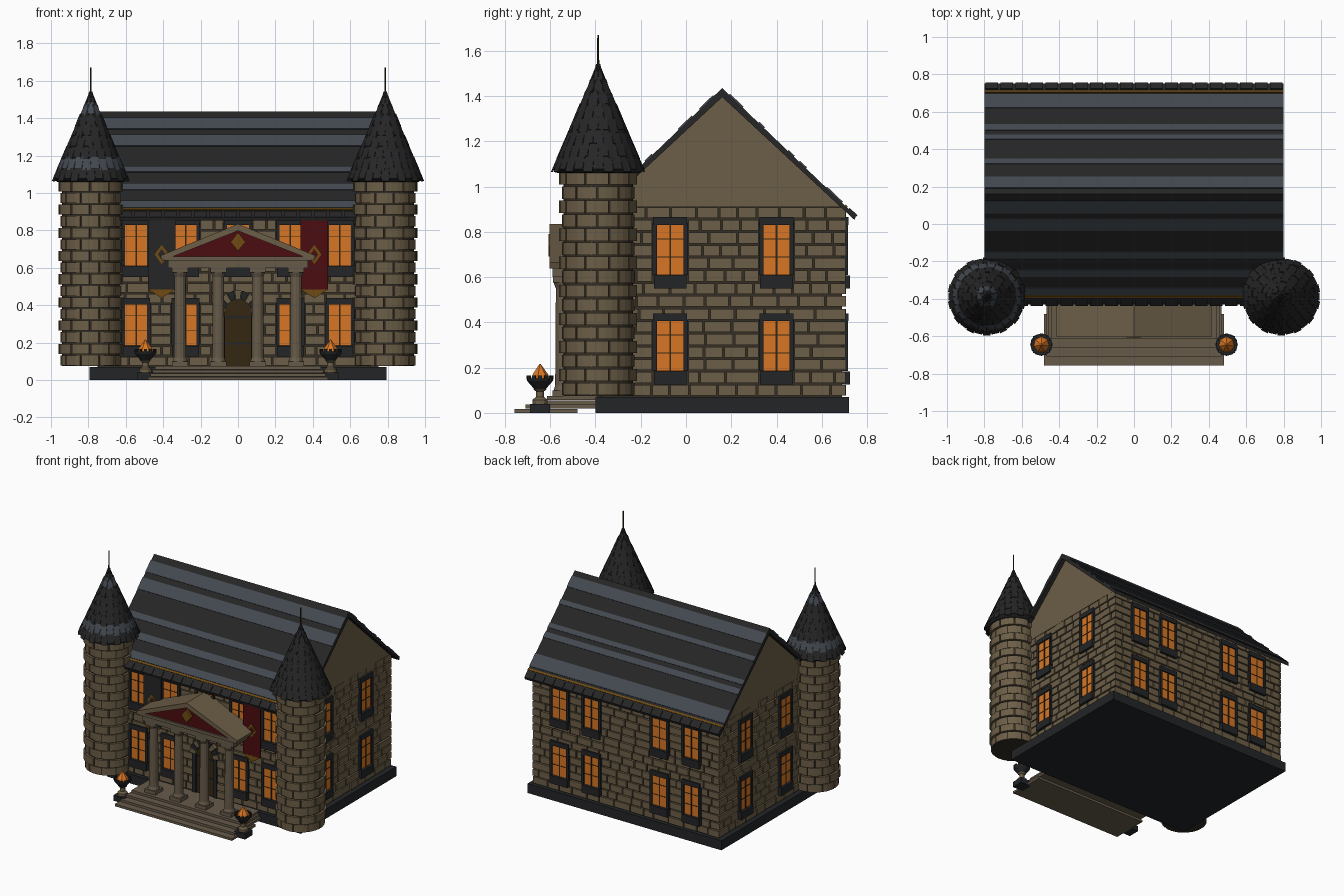
import bpy, bmesh, random
from math import pi, sin, cos, atan2, hypot
from mathutils import Matrix, Vector

random.seed(4)
cube = bpy.data.objects.get("Cube")
if cube:
    bpy.data.objects.remove(cube)

COLOURS = {
    "stone": (0.15, 0.112, 0.063), "mortar": (0.034, 0.027, 0.017),
    "slate": (0.019, 0.019, 0.020), "blue_slate": (0.056, 0.066, 0.080),
    "trim": (0.017, 0.018, 0.020), "glow": (0.68, 0.18, 0.018),
    "red": (0.070, 0.004, 0.005), "gold": (0.16, 0.07, 0.006),
    "wood": (0.036, 0.02, 0.005), "pale_stone": (0.135, 0.105, 0.068)}
NAMES = list(COLOURS)
MATS = []
for name, rgb in COLOURS.items():
    mat = bpy.data.materials.new(name)
    mat.use_nodes = True
    mat.diffuse_color = (*rgb, 1)
    bsdf = mat.node_tree.nodes["Principled BSDF"]
    bsdf.inputs["Base Color"].default_value = (*rgb, 1)
    bsdf.inputs["Roughness"].default_value = 0.9
    MATS.append(mat)

I = Matrix.Identity(4)
FRONT = Matrix.Rotation(pi / 2, 4, "X")     # profile in xz, depth towards -y
SIDE = Matrix(((0, 0, 1, 0), (1, 0, 0, 0), (0, 1, 0, 0), (0, 0, 0, 1)))  # profile in yz


def prism(bm, pts, a, b, colour, m=I):
    """Extrude a flat profile from a to b along local z."""
    lo = [bm.verts.new(m @ Vector((x, y, a))) for x, y in pts]
    hi = [bm.verts.new(m @ Vector((x, y, b))) for x, y in pts]
    n = len(pts)
    faces = [bm.faces.new(lo[::-1]), bm.faces.new(hi)]
    for i in range(n):
        j = (i + 1) % n
        faces.append(bm.faces.new((lo[i], lo[j], hi[j], hi[i])))
    for f in faces:
        f.material_index = NAMES.index(colour)


def box(bm, x0, x1, y0, y1, z0, z1, colour, m=I):
    prism(bm, [(x0, y0), (x1, y0), (x1, y1), (x0, y1)], z0, z1, colour, m)


def lathe(bm, profile, n, x, y, colour):
    """Stack of cone sections given as (radius, height)."""
    for (r0, z0), (r1, z1) in zip(profile, profile[1:]):
        res = bmesh.ops.create_cone(
            bm, cap_ends=True, segments=n, radius1=r0, radius2=r1, depth=z1 - z0,
            matrix=Matrix.Translation((x, y, (z0 + z1) / 2)))
        for f in {f for v in res["verts"] for f in v.link_faces}:
            f.material_index = NAMES.index(colour)


def finish(bm, name):
    bmesh.ops.recalc_face_normals(bm, faces=bm.faces)
    mesh = bpy.data.meshes.new(name)
    bm.to_mesh(mesh)
    bm.free()
    for mat in MATS:
        mesh.materials.append(mat)
    bpy.context.collection.objects.link(bpy.data.objects.new(name, mesh))


# Plinth and wall core
bm = bmesh.new()
box(bm, -0.795, 0.795, -0.4, 0.72, 0, 0.07, "trim")
finish(bm, "plinth")
bm = bmesh.new()
box(bm, -0.75, 0.75, -0.37, 0.69, 0.07, 0.91, "mortar")
finish(bm, "wall_core")

# Gables
bm = bmesh.new()
prism(bm, [(-0.385, 0.91), (0.705, 0.91), (0.16, 1.41)], -0.765, 0.765, "stone", SIDE)
finish(bm, "gables")

# Walls: local x runs along the wall, local -y points outwards
WALLS = {}
for name, x, y, turn, u0, u1, cols in (
        ("front", 0, -0.37, 0, -0.765, 0.765, (-0.545, -0.28, 0.28, 0.545)),
        ("left", 0.75, 0, 1, -0.385, 0.705, (-0.07, 0.40)),
        ("back", 0, 0.69, 2, -0.765, 0.765, (-0.54, -0.28, 0.28, 0.54)),
        ("right", -0.75, 0, -1, -0.705, 0.385, (0.07, -0.40))):
    m = Matrix.Translation((x, y, 0)) @ Matrix.Rotation(turn * pi / 2, 4, "Z")
    wins = [(u, z) for u in cols for z in (0.185, 0.61)]
    if name == "front":
        wins.append((0, 0.61))
    WALLS[name] = (m, u0, u1, wins)


def window(bm, m, u, z):
    top = z + 0.22
    box(bm, u - 0.078, u + 0.078, -0.012, 0, z, top + 0.01, "trim", m)
    box(bm, u - 0.058, u + 0.058, -0.018, 0, z, top, "glow", m)
    for s in (-1, 1):
        box(bm, u + s * 0.068 - 0.01, u + s * 0.068 + 0.01, -0.026, 0, z, top, "trim", m)
    box(bm, u - 0.004, u + 0.004, -0.022, 0, z, top, "wood", m)
    for f in (0.36, 0.72):
        box(bm, u - 0.058, u + 0.058, -0.021, 0, z + f * 0.22 - 0.002, z + f * 0.22 + 0.002, "wood", m)
    box(bm, u - 0.072, u + 0.072, -0.034, 0, z - 0.06, z - 0.003, "trim", m)
    box(bm, u - 0.075, u + 0.075, -0.028, 0, top, top + 0.035, "trim", m)


for name, (m, u0, u1, wins) in WALLS.items():
    bm = bmesh.new()
    for u, z in wins:
        window(bm, m, u, z)
    finish(bm, name + "_windows")
    # Brick courses, filled between the openings
    bm = bmesh.new()
    holes = [(u - 0.08, u + 0.08, z - 0.06, z + 0.25) for u, z in wins]
    if name == "front":
        holes.append((-0.1, 0.1, 0, 0.47))
    pitch = 0.056
    for row in range(15):
        z = 0.073 + row * pitch
        cuts = sorted(h[:2] for h in holes if h[2] < z + pitch / 2 < h[3])
        edges = [u0] + [e for c in cuts for e in c] + [u1]
        for a, end in zip(edges[::2], edges[1::2]):
            first = row % 2
            while a < end - 0.004:
                b = a + random.uniform(0.075, 0.13) * (0.6 if first else 1)
                first = 0
                if end - b < 0.035:
                    b = end
                out = random.uniform(0.011, 0.017)
                box(bm, a, b - (0.009 if b < end else 0), -out, 0, z + 0.004,
                    z + pitch - 0.005, "stone", m)
                a = b
    finish(bm, name + "_bricks")

# Main roof with coloured slate courses
APEX, RUN = 1.435, 1.045


def slope(z, side, off=0):
    return (0.16 + side * ((APEX - z) * RUN + off), z + off)


bm = bmesh.new()
prism(bm, [slope(0.87, -1), (0.16, APEX), slope(0.87, 1), (0.745, 0.852),
           (0.16, 1.395), (-0.425, 0.852)], -0.8, 0.8, "slate", SIDE)
BANDS = {-1: ((1.34, 1.40), (1.25, 1.31), (1.11, 1.14), (1.015, 1.05), (0.92, 0.957)),
         1: ((1.349, 1.406), (1.258, 1.282), (1.133, 1.157), (1.081, 1.11), (0.928, 0.995))}
for side, bands in BANDS.items():
    for lo, hi in bands + ((0.908, 0.917),):
        colour = "blue_slate" if hi - lo > 0.015 else "gold"
        prism(bm, [slope(lo, side), slope(lo, side, 0.004), slope(hi, side, 0.004),
                   slope(hi, side)], -0.8, 0.8, colour, SIDE)
    for i in range(20):
        x = -0.8 + i * 0.08
        prism(bm, [slope(0.868, side), slope(0.868, side, 0.005), slope(0.9, side, 0.005),
                   slope(0.9, side)], x + 0.006, x + 0.074, "slate", SIDE)
finish(bm, "main_roof")

# Corner towers
for side, label in ((-1, "right"), (1, "left")):
    cx, cy = side * 0.787, -0.388
    bm = bmesh.new()
    lathe(bm, [(0.154, 0.075), (0.154, 1.07)], 32, cx, cy, "mortar")
    pitch, n = 0.062, 10
    for row in range(16):
        z = 0.075 + row * pitch
        r = 0.172 if row % 2 else 0.161
        for k in range(n):
            a0 = (k + 0.5 * (row % 2)) * 2 * pi / n
            arc = [a0 + (2 * pi / n - 0.05) * t / 3 for t in range(4)]
            pts = [(cx + r * cos(a), cy + r * sin(a)) for a in arc]
            pts += [(cx + 0.15 * cos(a), cy + 0.15 * sin(a)) for a in arc[::-1]]
            prism(bm, pts, z + 0.003, z + pitch - 0.005, "stone")
    finish(bm, label + "_tower")

    # Conical roof, shingles and spire
    bm = bmesh.new()
    base, height, radius = 1.075, 0.465, 0.2
    lathe(bm, [(0.18, 1.06), (radius, base), (0.002, base + height)], 32, cx, cy, "slate")
    tilt, length = atan2(radius, height), hypot(radius, height)
    for row in range(8):
        t = row / 8
        r = radius * (1 - t)
        count = max(8, int(28 * (1 - t)))
        colour = "blue_slate" if side < 0 and row in (1, 6) else "slate"
        for k in range(count):
            m = (Matrix.Translation((cx, cy, base + t * height))
                 @ Matrix.Rotation((k + row % 2 / 2) * 2 * pi / count, 4, "Z")
                 @ Matrix.Translation((r, 0, 0)) @ Matrix.Rotation(-tilt, 4, "Y"))
            w = pi * r / count * 0.93
            drop = 0.012 if k % 2 else 0
            box(bm, -0.004, 0.004, -w, w, -drop, length / 8 - drop, colour, m)
    lathe(bm, [(0.005, 1.52), (0.004, 1.67)], 8, cx, cy, "wood")
    finish(bm, label + "_tower_roof")

# Steps
bm = bmesh.new()
for i in range(4):
    w = 0.48 - i * 0.012
    box(bm, -w, w, -0.757 + i * 0.048, -0.48 if i == 0 else -0.39, i * 0.019, i * 0.019 + 0.017, "pale_stone")
finish(bm, "steps")

# Portico columns
bm = bmesh.new()
for x in (-0.31, -0.105, 0.105, 0.31):
    box(bm, x - 0.044, x + 0.044, -0.589, -0.501, 0.074, 0.1, "pale_stone")
    lathe(bm, [(0.04, 0.1), (0.033, 0.12), (0.03, 0.55), (0.04, 0.575)], 12, x, -0.545, "pale_stone")
    box(bm, x - 0.043, x + 0.043, -0.588, -0.502, 0.575, 0.6, "pale_stone")
finish(bm, "portico_columns")

# Pediment
bm = bmesh.new()
box(bm, -0.375, 0.375, -0.59, -0.38, 0.6, 0.64, "pale_stone")
box(bm, -0.39, 0.39, -0.6, -0.38, 0.64, 0.662, "pale_stone")
prism(bm, [(-0.37, 0.655), (0.37, 0.655), (0, 0.81)], 0.38, 0.588, "red", FRONT)
for s in (-1, 1):
    prism(bm, [(0, 0.835), (s * 0.415, 0.665), (s * 0.405, 0.638), (0, 0.798)],
          0.38, 0.603, "stone", FRONT)
prism(bm, [(0, 0.69), (0.04, 0.738), (0, 0.79), (-0.04, 0.738)], 0.58, 0.608, "gold", FRONT)
finish(bm, "pediment")

# Arched door
bm = bmesh.new()
arch = [(0.07 * cos(i * pi / 8), 0.36 + 0.07 * sin(i * pi / 8)) for i in range(9)]
prism(bm, [(0.07, 0.07)] + arch + [(-0.07, 0.07)], 0.36, 0.378, "wood", FRONT)
for z in (0.19, 0.33):
    box(bm, -0.065, 0.065, -0.382, -0.37, z, z + 0.012, "trim")
for s in (-1, 1):
    box(bm, s * 0.085 - 0.015, s * 0.085 + 0.015, -0.395, -0.36, 0.07, 0.36, "trim")
for k in range(9):
    a, b = k * pi / 9 + 0.02, (k + 1) * pi / 9 - 0.02
    pts = [(r * cos(t), 0.36 + r * sin(t)) for r, t in ((0.072, a), (0.12, a), (0.12, b), (0.072, b))]
    prism(bm, pts, 0.36, 0.398, "trim" if k % 2 else "stone", FRONT)
finish(bm, "door")

# Hanging banners
for side, label, colour in ((-1, "right", "slate"), (1, "left", "red")):
    bm = bmesh.new()
    x = side * 0.408
    prism(bm, [(x - 0.073, 0.485), (x + 0.073, 0.485), (x + 0.073, 0.86), (x - 0.073, 0.86)],
          0.415, 0.422, colour, FRONT)
    prism(bm, [(x - 0.073, 0.485), (x, 0.438), (x + 0.073, 0.485)], 0.415, 0.423, "gold", FRONT)
    for scale, depth, c in ((1, 0.426, "gold"), (0.55, 0.428, colour)):
        w, h = 0.038 * scale, 0.052 * scale
        prism(bm, [(x, 0.672 - h), (x + w, 0.672), (x, 0.672 + h), (x - w, 0.672)], 0.42, depth, c, FRONT)
    finish(bm, label + "_banner")

# Braziers
for side, label in ((-1, "right"), (1, "left")):
    bm = bmesh.new()
    x, y = side * 0.495, -0.645
    box(bm, x - 0.045, x + 0.045, y - 0.045, y + 0.045, 0, 0.04, "trim")
    lathe(bm, [(0.034, 0.04), (0.034, 0.058), (0.018, 0.07), (0.018, 0.095), (0.03, 0.105)], 12, x, y, "stone")
    lathe(bm, [(0.025, 0.105), (0.056, 0.14), (0.06, 0.152)], 12, x, y, "trim")
    for k in range(12):
        m = Matrix.Translation((x, y, 0)) @ Matrix.Rotation(k * pi / 6, 4, "Z")
        box(bm, 0.05, 0.059, -0.008, 0.008, 0.15, 0.165, "trim", m)
    lathe(bm, [(0.044, 0.15), (0.036, 0.17), (0.002, 0.217)], 7, x, y, "glow")
    finish(bm, label + "_brazier")
